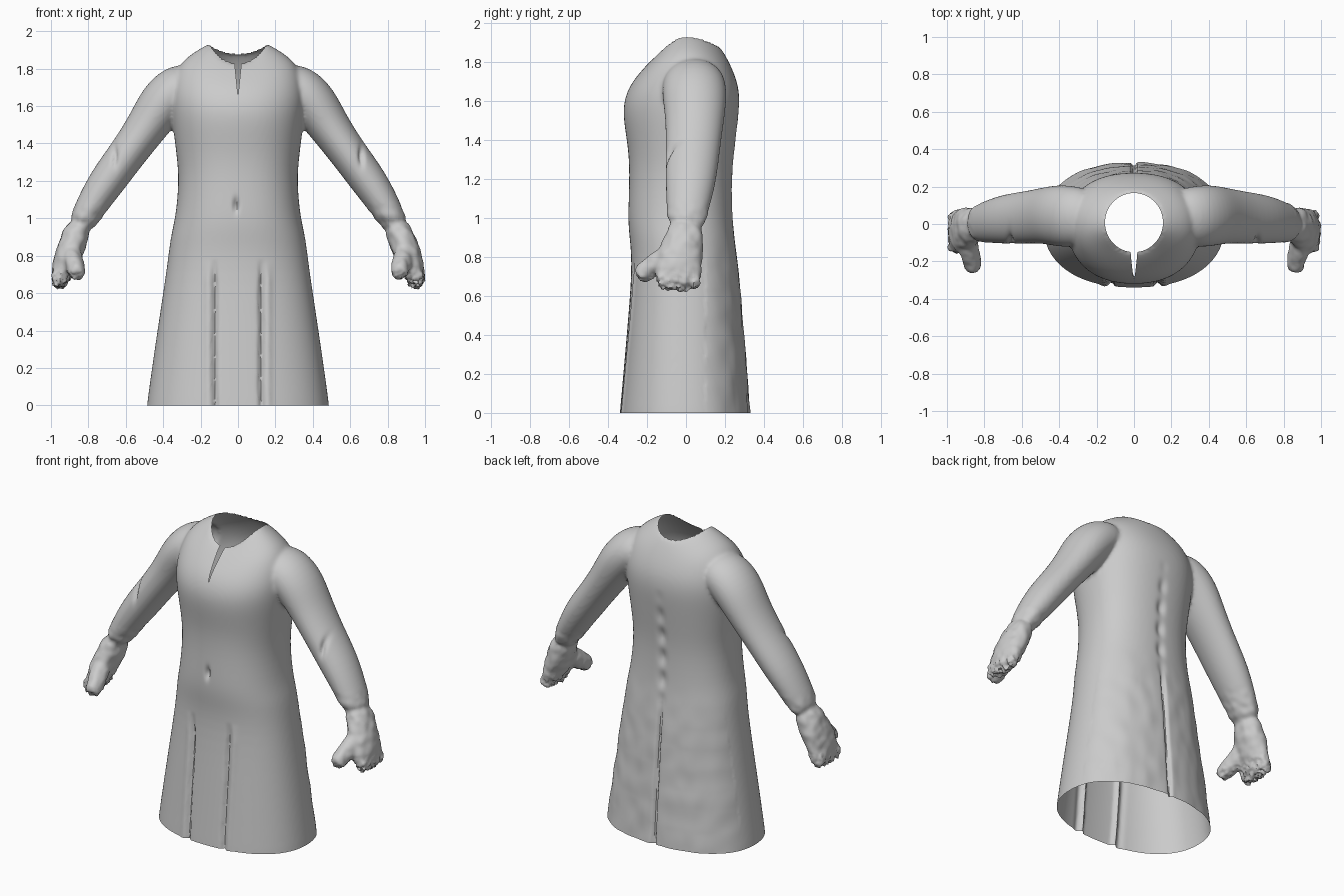
import bpy, bmesh
from math import sin, cos, pi, exp, hypot
from mathutils import Vector, noise

if "Cube" in bpy.data.objects:
    bpy.data.objects.remove(bpy.data.objects["Cube"], do_unlink=True)

SEG = 32
bm = bmesh.new()


def loft(rings):
    """Closed tube through rings of points, capped at both ends."""
    loops = [[bm.verts.new(p) for p in ring] for ring in rings]
    for a, b in zip(loops, loops[1:]):
        for i in range(SEG):
            j = (i + 1) % SEG
            bm.faces.new((a[i], a[j], b[j], b[i]))
    for cap in (loops[0], loops[-1]):
        mid = bm.verts.new(sum((v.co for v in cap), Vector()) / SEG)
        for i in range(SEG):
            bm.faces.new((cap[i], cap[(i + 1) % SEG], mid))


def body_ring(width, front, back, z_side, z_front, z_back, power):
    pts = []
    for i in range(SEG):
        c, s = cos(2 * pi * i / SEG), sin(2 * pi * i / SEG)
        k = (abs(c) ** power + abs(s) ** power) ** (-1 / power)
        depth, z_mid = (back, z_back) if s > 0 else (-front, z_front)
        pts.append(Vector((width * c * k, depth * s * k,
                           z_side * c * c + z_mid * s * s)))
    return pts


def tube(side, stations):
    """Limb through (x, y, z, radius, depth radius) stations."""
    rings = []
    for i, (x, y, z, r, ry) in enumerate(stations):
        a = Vector(stations[max(i - 1, 0)][:3])
        b = Vector(stations[min(i + 1, len(stations) - 1)][:3])
        d = (b - a).normalized()
        u = Vector((0, 1, 0)).cross(d).normalized()
        v = d.cross(u)
        ring = []
        for n in range(SEG):
            t = 2 * pi * n / SEG
            p = Vector((x, y, z)) + u * r * cos(t) + v * ry * sin(t)
            ring.append(Vector((side * p.x, p.y, p.z)))
        rings.append(ring)
    loft(rings)


# Skirt, waist and chest: height, half width, front, back
trunk = [(-.2, .51, -.36, .35), (0, .49, -.34, .33), (.4, .432, -.305, .3),
         (.75, .378, -.275, .27), (.9, .362, -.29, .25), (1.0, .335, -.3, .24),
         (1.2, .315, -.29, .235), (1.35, .33, -.295, .25),
         (1.5, .35, -.322, .268), (1.6, .36, -.322, .277),
         (1.69, .36, -.285, .268)]
rings = [body_ring(w, f, b, z, z, z, 2.3) for z, w, f, b in trunk]
# Shoulders rising to the neckline
rings += [body_ring(.325, -.225, .232, 1.82, 1.76, 1.78, 2.2),
          body_ring(.235, -.18, .195, 1.89, 1.81, 1.85, 2),
          body_ring(.155, -.15, .165, 1.935, 1.83, 1.89, 2),
          body_ring(.08, -.09, .1, 1.96, 1.85, 1.91, 2)]
loft(rings)

arm = [(.22, .04, 1.73, .11, .14), (.33, .04, 1.69, .135, .165),
       (.41, .045, 1.61, .13, .165), (.48, .045, 1.5, .113, .15),
       (.58, .035, 1.36, .1, .14), (.7, .025, 1.2, .1, .132),
       (.79, .01, 1.06, .082, .11), (.85, 0, .95, .068, .095)]
palm = [(.84, 0, .97, .066, .09), (.88, -.01, .88, .075, .1),
        (.915, -.04, .78, .072, .125), (.945, -.04, .7, .055, .12),
        (.957, -.035, .64, .038, .1)]
thumb = [(.91, -.03, .85, .05, .05), (.885, -.12, .79, .055, .06),
         (.868, -.19, .735, .05, .055), (.86, -.25, .7, .042, .045)]
for side in (1, -1):
    tube(side, arm)
    tube(side, palm)
    tube(side, thumb)
    # Curled finger ends
    for n in range(4):
        y = -.12 + .053 * n
        low = .605 + .012 * abs(n - 1.5)
        tube(side, [(.965, y, .72, .03, .028), (.962, y, .66, .032, .03),
                    (.94, y, low + .02, .026, .026)])

bmesh.ops.recalc_face_normals(bm, faces=bm.faces)
mesh = bpy.data.meshes.new("tunic_body")
bm.to_mesh(mesh)
bm.free()
tunic = bpy.data.objects.new("tunic_body", mesh)
bpy.context.collection.objects.link(tunic)

# Fuse the parts into one smooth skin
tunic.modifiers.new("round", 'SUBSURF').levels = 2
skin = tunic.modifiers.new("fuse", 'REMESH')
skin.mode = 'VOXEL'
skin.voxel_size = .011
soft = tunic.modifiers.new("soften", 'SMOOTH')
soft.factor = .5
soft.iterations = 6
fused = bpy.data.meshes.new_from_object(
    tunic.evaluated_get(bpy.context.evaluated_depsgraph_get()))
tunic.modifiers.clear()
tunic.data = fused
bm = bmesh.new()
bm.from_mesh(fused)
bm.normal_update()


def bump(d, width):
    return exp(-(d / width) ** 2)


def ramp(v, lo, hi):
    return min(max((v - lo) / (hi - lo), 0), 1)


def relief(p, n):
    """Depth of the folds, seams and wrinkles at a point."""
    ax, d = abs(p.x), 0
    if ax < .5 and n.y < -.3 and p.y < -.1:
        fade = ramp(p.z, .78, .66)
        wave = .006 * noise.noise(Vector((p.x * 3, 0, p.z * 7)))
        d -= .02 * fade * bump(ax - .125 - wave, .014)
        d += .007 * fade * bump(ax - .16, .02)
        d -= .03 * bump(p.x + .01, .012) * bump(p.z - 1.07, .035)
    elif ax < .5 and n.y > .3 and p.y > .1:
        d -= .022 * bump(p.x, .011) * ramp(p.z, .88, .78)
        spine = ramp(p.z, .8, .95) * ramp(p.z, 1.6, 1.35)
        d -= .01 * spine * bump(p.x, .025) * (1 + .7 * sin(p.z * 45))
        d += .005 * noise.noise(Vector((p.x * 12, 0, p.z * 8))) * ramp(p.z, 1, .7)
    if ax > .5:
        # Elbow crease and cuff wrinkles
        d -= .02 * bump(ax - .66, .014) * bump(p.z - 1.33, .05) * ramp(-n.y, 0, .3)
        d += .006 * ramp(p.z, 1.1, 1) * noise.noise(p * 22)
        # Ragged fingertips
        d += .022 * ramp(p.z, .74, .64) * noise.noise(p * 55)
    return d


moves = [(v, v.normal * relief(v.co, v.normal)) for v in bm.verts]
for v, step in moves:
    v.co += step

# Open hem
bmesh.ops.bisect_plane(bm, geom=bm.verts[:] + bm.edges[:] + bm.faces[:],
                       plane_co=(0, 0, 0), plane_no=(0, 0, -1), clear_outer=True)


# Round neck opening
def neck(p):
    return hypot(p.x / .155, (p.y - .0075) / .158)


bmesh.ops.delete(bm, geom=[v for v in bm.verts if v.co.z > 1.7 and neck(v.co) < 1],
                 context='VERTS')
for v in bm.verts:
    if v.is_boundary and v.co.z > 1.7:
        k = 1 / neck(v.co)
        v.co.x *= k
        v.co.y = .0075 + (v.co.y - .0075) * k

# Tapered slit below the neckline
FOOT, SLOPE = 1.65, .1
for s in (1, -1):
    faces = [f for f in bm.faces if f.calc_center_median().y < -.1
             and abs(f.calc_center_median().x) < .06
             and f.calc_center_median().z > FOOT - .03]
    geom = {e for f in faces for e in f.edges} | {v for f in faces for v in f.verts}
    bmesh.ops.bisect_plane(bm, geom=list(geom) + faces, plane_co=(0, 0, FOOT),
                           plane_no=(s, 0, -SLOPE))
slit = []
for f in bm.faces:
    c = f.calc_center_median()
    if c.y < -.1 and c.z > FOOT and abs(c.x) < SLOPE * (c.z - FOOT):
        slit.append(f)
bmesh.ops.delete(bm, geom=slit, context='FACES')
bm.to_mesh(fused)
bm.free()

# Plain grey cloth
cloth = bpy.data.materials.new("grey_cloth")
cloth.use_nodes = True
grey = (.6, .6, .6, 1)
cloth.diffuse_color = grey
cloth.node_tree.nodes["Principled BSDF"].inputs["Base Color"].default_value = grey
fused.materials.clear()
fused.materials.append(cloth)

bpy.ops.object.select_all(action='DESELECT')
tunic.select_set(True)
bpy.context.view_layer.objects.active = tunic
bpy.ops.object.shade_smooth_by_angle(angle=.9)
